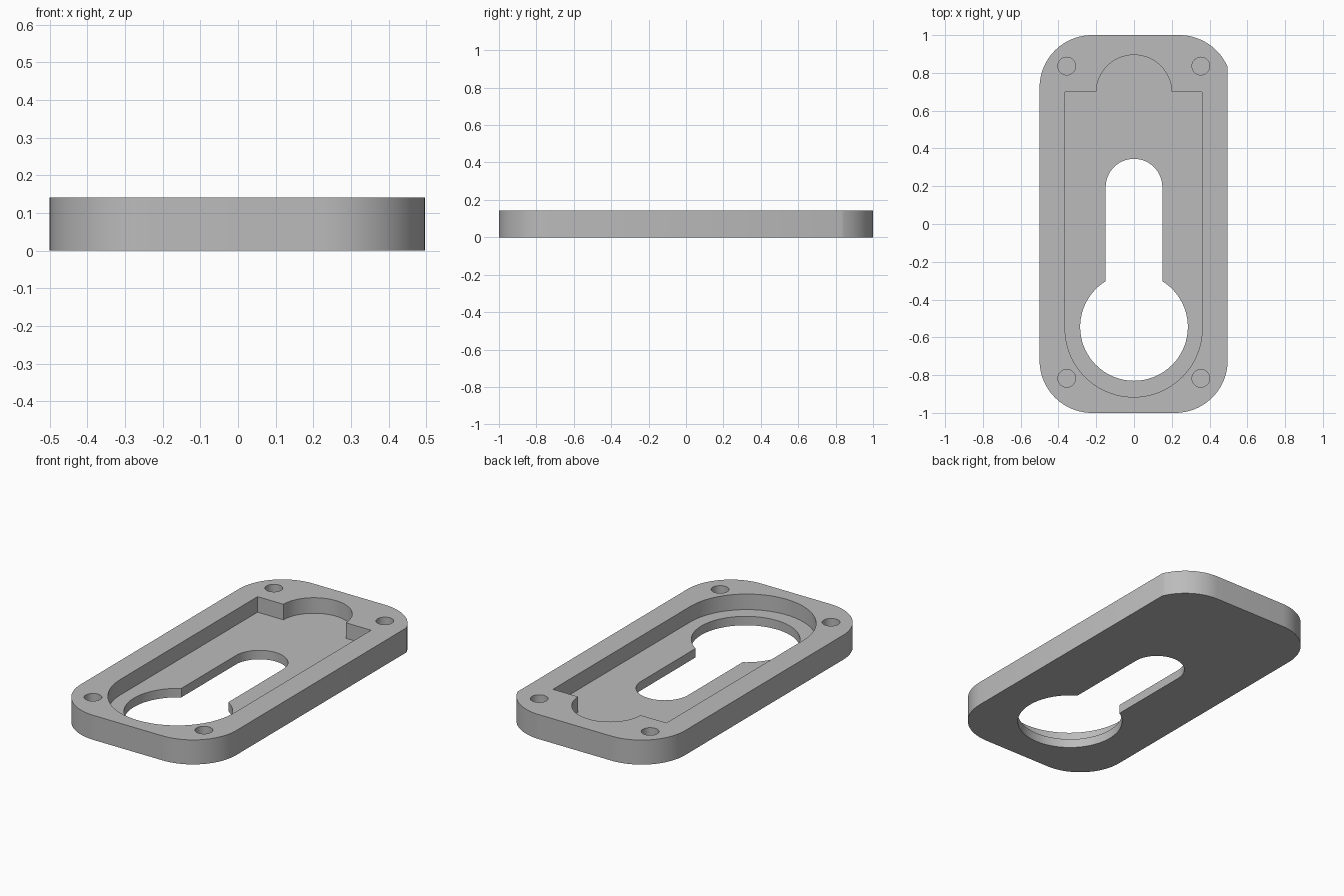
import bpy, bmesh
from math import sin, cos, acos, asin, radians, degrees

cube = bpy.data.objects.get("Cube")
if cube:
    bpy.data.objects.remove(cube, do_unlink=True)

HEIGHT = 0.142
FLOOR = 0.052
ABOVE = 0.3

grey = bpy.data.materials.new("plain grey")
grey.use_nodes = True
grey.diffuse_color = (0.5, 0.5, 0.5, 1)
grey.node_tree.nodes["Principled BSDF"].inputs["Base Color"].default_value = (0.5, 0.5, 0.5, 1)


def arc(cx, cy, r, start, end, steps=24):
    """Points along an arc, angles in degrees."""
    angles = [radians(start + (end - start) * i / steps) for i in range(steps + 1)]
    return [(cx + r * cos(a), cy + r * sin(a)) for a in angles]


def prism(name, outline, bottom, top):
    """Extrude a counter-clockwise outline upwards into a closed solid."""
    bm = bmesh.new()
    face = bm.faces.new([bm.verts.new((x, y, bottom)) for x, y in outline])
    ext = bmesh.ops.extrude_face_region(bm, geom=[face])
    verts = [g for g in ext["geom"] if isinstance(g, bmesh.types.BMVert)]
    bmesh.ops.translate(bm, vec=(0, 0, top - bottom), verts=verts)
    bmesh.ops.recalc_face_normals(bm, faces=bm.faces)
    mesh = bpy.data.meshes.new(name)
    bm.to_mesh(mesh)
    bm.free()
    mesh.materials.append(grey)
    obj = bpy.data.objects.new(name, mesh)
    bpy.context.collection.objects.link(obj)
    return obj


# Rounded plate; the back left corner is clipped by its flat side
r = 0.278
side = 0.496
clip = degrees(acos((side - 0.24) / r))
outline = (arc(0.24, 1 - r, r, clip, 90)
           + arc(r - 0.5, 1 - r, r, 90, 180)
           + arc(r - 0.5, r - 1, r, 180, 270)
           + arc(side - r, r - 1, r, 270, 360))
plate = prism("lock_plate", outline, 0, HEIGHT)

# Recess: round front end, square shoulders, round bay at the back
recess = (arc(-0.002, -0.553, 0.363, 180, 360, 48)
          + [(0.361, 0.7)]
          + arc(0, 0.695, 0.2, degrees(asin(0.005 / 0.2)), 180 - degrees(asin(0.005 / 0.2)), 40)
          + [(-0.365, 0.7)])

# Keyhole: large round hole joined to a round-ended slot
mouth = degrees(acos(0.15 / 0.285))
keyhole = (arc(0, -0.545, 0.285, 180 - mouth, 360 + mouth, 64)
           + arc(0, 0.195, 0.15, 0, 180, 32))

cutters = [prism("recess_cutter", recess, FLOOR, ABOVE),
           prism("keyhole_cutter", keyhole, -ABOVE, ABOVE)]

# Blind screw holes in the corners
for x in (-0.356, 0.354):
    for y in (-0.817, 0.836):
        cutters.append(prism("screw_hole_cutter", arc(x, y, 0.047, 0, 345, 23), FLOOR, ABOVE))

bpy.context.view_layer.objects.active = plate
for cutter in cutters:
    cutter.hide_render = True
    mod = plate.modifiers.new("cut", "BOOLEAN")
    mod.operation = "DIFFERENCE"
    mod.solver = "EXACT"
    mod.object = cutter
    bpy.ops.object.modifier_apply(modifier=mod.name)
    bpy.data.objects.remove(cutter, do_unlink=True)

# Smooth curved walls, crisp rims
bpy.ops.object.select_all(action="DESELECT")
plate.select_set(True)
bpy.ops.object.shade_smooth_by_angle(angle=radians(25))
